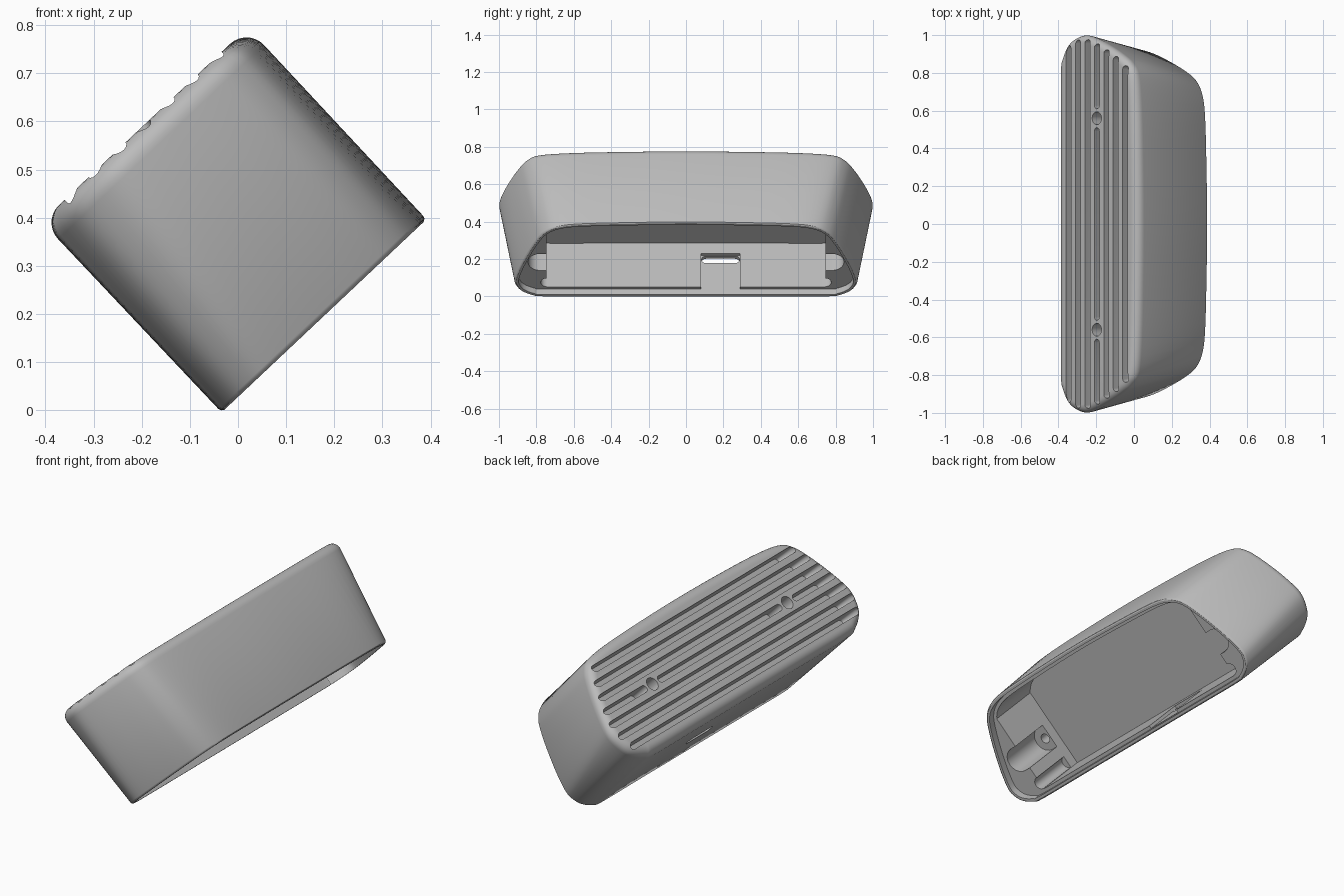
import bpy, bmesh, math
from mathutils import Matrix, Vector

if "Cube" in bpy.data.objects:
    bpy.data.objects.remove(bpy.data.objects["Cube"])

DEPTH, FILLET, EDGE = 0.545, 0.05, 0.01
TILT = math.radians(43.3)

# Half outlines (across, along) of the open rim and of the grooved face
RIM = [(0, 0), (0, .45), (0, .76), (.01, .82), (.04, .875), (.08, .905), (.13, .915), (.22, .893),
       (.33, .852), (.43, .807), (.5, .763), (.545, .695), (.568, .58), (.579, .3), (.584, 0)]
TOP = [(0, 0), (0, .45), (0, .8), (.015, .88), (.06, .955), (.12, .992), (.19, 1.006), (.27, .986),
       (.36, .95), (.45, .905), (.515, .86), (.556, .79), (.575, .6), (.584, .3), (.587, 0)]


def smooth_loop(half, steps=4):
    """Mirror a half outline and round it with a Catmull-Rom spline."""
    pts = [Vector(p) for p in half + [(u, -v) for u, v in half[-2:0:-1]]]
    n, loop = len(pts), []
    for i in range(n):
        a, b, c, d = (pts[(i + k) % n] for k in (-1, 0, 1, 2))
        for s in range(steps):
            t = s / steps
            loop.append(b + (c - a) * t / 2 + (2 * a - 5 * b + 4 * c - d) * t**2 / 2
                        + (3 * b - a - 3 * c + d) * t**3 / 2)
    return loop


def inset(loop, dist):
    n, out = len(loop), []
    for i, p in enumerate(loop):
        t = (loop[(i + 1) % n] - loop[i - 1]).normalized()
        out.append(p + Vector((t.y, -t.x)) * dist)
    return out


def clip_ends(loop, limit):
    """Square off both ends of an outline."""
    n, out = len(loop), []
    for i, (u, v) in enumerate(loop):
        if min(abs(loop[k % n][1]) for k in (i - 1, i, i + 1)) < limit:
            out.append((u, max(-limit, min(limit, v))))
    return out


def section(w):
    t = w / DEPTH
    return [a.lerp(b, t) for a, b in zip(rim, top)]


def loft(name, rings):
    """Closed solid through a list of equal 3D rings."""
    bm = bmesh.new()
    rows = [[bm.verts.new(p) for p in ring] for ring in rings]
    n = len(rows[0])
    for r, s in zip(rows, rows[1:]):
        for i in range(n):
            bm.faces.new((r[i], r[(i + 1) % n], s[(i + 1) % n], s[i]))
    bm.faces.new(rows[0])
    bm.faces.new(rows[-1])
    bmesh.ops.recalc_face_normals(bm, faces=bm.faces)
    mesh = bpy.data.meshes.new(name)
    bm.to_mesh(mesh)
    bm.free()
    obj = bpy.data.objects.new(name, mesh)
    bpy.context.collection.objects.link(obj)
    return obj


def flat(loop, w):
    return [(p[0], p[1], w) for p in loop]


def stadium(u, v0, v1, r, seg=10):
    """Rounded slot running along the length."""
    pts = []
    for v, start in ((v1, 0), (v0, math.pi)):
        for i in range(seg + 1):
            a = start + math.pi * i / seg
            pts.append((u + r * math.cos(a), v + r * math.sin(a)))
    return pts


def circle(u, v, r, seg=24):
    return [(u + r * math.cos(math.tau * i / seg), v + r * math.sin(math.tau * i / seg))
            for i in range(seg)]


def cut(name, rings):
    """Subtract a solid from the body."""
    cutter = loft(name, rings)
    cutter.hide_render = True
    mod = body.modifiers.new(name, 'BOOLEAN')
    mod.operation, mod.solver, mod.object = 'DIFFERENCE', 'EXACT', cutter
    bpy.ops.object.modifier_apply(modifier=mod.name)
    bpy.data.objects.remove(cutter)


def prism(name, loop, w0, w1):
    cut(name, [flat(loop, w0), flat(loop, w1)])


# Tapered outer body with rounded edges
rim, top = smooth_loop(RIM), smooth_loop(TOP)
rings = [flat(inset(rim, EDGE * .8), 0), flat(inset(rim, EDGE * .2), EDGE * .4), flat(section(EDGE), EDGE)]
for i in range(8):
    a = math.pi / 2 * i / 7
    w = DEPTH - FILLET * (1 - math.sin(a))
    rings.append(flat(inset(section(w), FILLET * (1 - math.cos(a))), w))
body = loft("enclosure_shell", rings)
bpy.context.view_layer.objects.active = body
body.select_set(True)

# Stepped opening and deep central bay
prism("lip", inset(rim, .02), -.1, .04)
prism("bay", clip_ends(inset(rim, .038), .745), -.05, .36)

# Screw pockets and wire notches in both end shelves
for s in (-1, 1):
    prism("pocket", stadium(.23, *sorted((s * .7, s * .78)), .065), -.05, .3)
    prism("pocket_hole", circle(.23, s * .78, .025), .2, .38)
    prism("notch", stadium(.072, *sorted((s * .7, s * .745)), .032), -.05, .3)

# Cable port: inner recess and rounded slot through the side wall
prism("port_recess", [(.022, .08), (.1, .08), (.1, .29), (.022, .29)], .03, .285)
slot = stadium(.255, .11, .26, .027)
cut("port_slot", [[(u, v, w) for w, v in slot] for u in (-.05, .1)])

# Long deep grooves in the sloping face, the middle one broken by two holes
ENDS = (.945, .975, .976, .953, .922, .887, .838)
R, LEAN = .018, .04
for i, end in enumerate(ENDS):
    u = .083 + i * .0687
    spans = [(-end, end, LEAN, LEAN)]
    if i == 3:
        spans = [(-end, -.61, LEAN, 0), (-.51, .51, 0, 0), (.61, end, 0, LEAN)]
        for v in (-.56, .56):
            prism("face_hole", circle(u, v, .034), DEPTH - .1, DEPTH + .1)
    for v0, v1, lean0, lean1 in spans:
        upper = stadium(u, v0 + R, v1 - R, R, 8)
        lower = stadium(u, v0 + R + lean0, v1 - R - lean1, R, 8)
        cut("groove", [flat(lower, DEPTH - .1), flat(upper, DEPTH - .03), flat(upper, DEPTH + .1)])

# Tilt the body onto its edge, then centre it on the ground
c, s = math.cos(TILT), math.sin(TILT)
body.data.transform(Matrix(((c, 0, -s, 0), (0, 1, 0, 0), (s, 0, c, 0), (0, 0, 0, 1))))
xs, ys, zs = zip(*(v.co for v in body.data.vertices))
body.data.transform(Matrix.Translation((-(min(xs) + max(xs)) / 2, -(min(ys) + max(ys)) / 2, -min(zs))))

# Single grey plastic
mat = bpy.data.materials.new("grey_plastic")
mat.use_nodes = True
grey = (.5, .5, .5, 1)
mat.diffuse_color = grey
mat.node_tree.nodes["Principled BSDF"].inputs["Base Color"].default_value = grey
body.data.materials.clear()
body.data.materials.append(mat)
bpy.ops.object.shade_smooth_by_angle(angle=math.radians(30))
